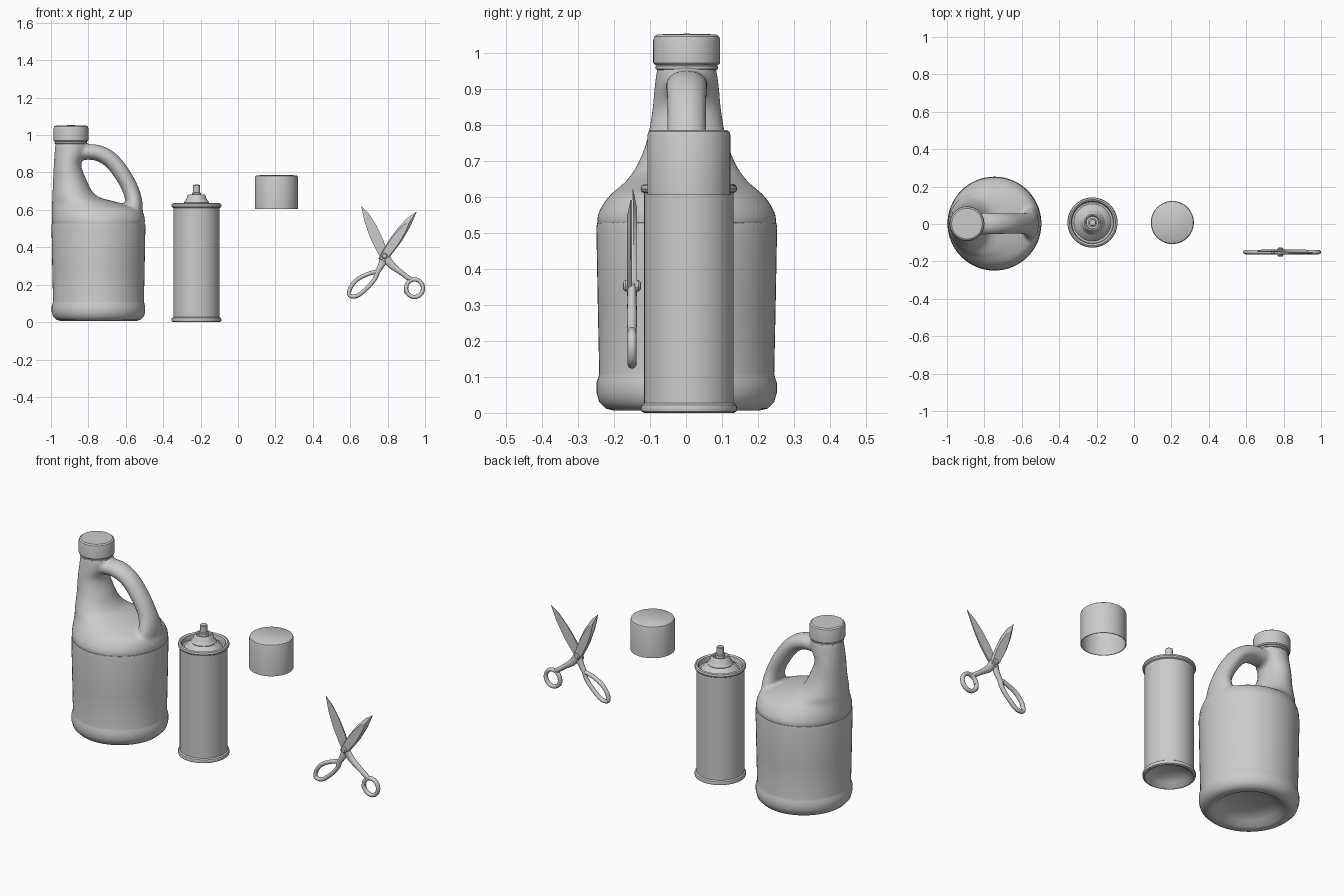
import bpy, bmesh
from math import sin, cos, tau, radians, pi
from mathutils import Vector, Matrix

cube = bpy.data.objects.get("Cube")
if cube:
    bpy.data.objects.remove(cube, do_unlink=True)

grey = bpy.data.materials.new("plain_grey")
grey.use_nodes = True
grey.diffuse_color = (0.6, 0.6, 0.6, 1)
grey.node_tree.nodes["Principled BSDF"].inputs["Base Color"].default_value = (0.6, 0.6, 0.6, 1)


def finish(name, bm, location=(0, 0, 0), angle=35):
    bmesh.ops.remove_doubles(bm, verts=bm.verts, dist=1e-5)
    bmesh.ops.recalc_face_normals(bm, faces=bm.faces)
    mesh = bpy.data.meshes.new(name)
    bm.to_mesh(mesh)
    bm.free()
    mesh.materials.append(grey)
    obj = bpy.data.objects.new(name, mesh)
    obj.location = location
    bpy.context.collection.objects.link(obj)
    bpy.ops.object.select_all(action='DESELECT')
    obj.select_set(True)
    bpy.context.view_layer.objects.active = obj
    bpy.ops.object.shade_smooth_by_angle(angle=radians(angle))
    return obj


def spline(points, steps=6, closed=False):
    """Smooth path through points of any dimension."""
    pts = [Vector(p) for p in points]
    n = len(pts)
    get = (lambda i: pts[i % n]) if closed else (lambda i: pts[max(0, min(n - 1, i))])
    out = []
    for i in range(n if closed else n - 1):
        a, b, c, d = (get(i + k) for k in (-1, 0, 1, 2))
        for s in range(steps):
            t = s / steps
            out.append(0.5 * (2 * b + (c - a) * t + (2 * a - 5 * b + 4 * c - d) * t * t
                              + (3 * b - a - 3 * c + d) * t ** 3))
    return out if closed else out + [pts[-1]]


def loft(bm, rings, closed=False, caps=True):
    loops = [[bm.verts.new(p) for p in ring] for ring in rings]
    pairs = list(zip(loops, loops[1:])) + ([(loops[-1], loops[0])] if closed else [])
    for a, b in pairs:
        for i in range(len(a)):
            j = (i + 1) % len(a)
            bm.faces.new((a[i], a[j], b[j], b[i]))
    if caps and not closed:
        bm.faces.new(loops[0])
        bm.faces.new(loops[-1])


def lathe(name, profile, location, sides=48, angle=35):
    bm = bmesh.new()
    loft(bm, [[(r * cos(tau * i / sides), r * sin(tau * i / sides), z) for i in range(sides)]
              for r, z in profile], caps=False)
    return finish(name, bm, location, angle)


def tube(bm, path, closed=False, sides=16):
    """Path entries are x, z, in-plane radius, depth radius."""
    pts = spline([p + (0,) * (4 - len(p)) for p in path], 6, closed)
    n, rings = len(pts), []
    for k, p in enumerate(pts):
        a = pts[(k - 1) % n] if closed else pts[max(k - 1, 0)]
        b = pts[(k + 1) % n] if closed else pts[min(k + 1, n - 1)]
        t = Vector((b[0] - a[0], b[1] - a[1])).normalized()
        rings.append([(p[0] - t.y * p[2] * cos(tau * i / sides), p[3] * sin(tau * i / sides),
                       p[1] + t.x * p[2] * cos(tau * i / sides)) for i in range(sides)])
    loft(bm, rings, closed)


# Jug: lower body with a hollow base
jug_x = -0.746
lathe("jug_body", [(0, 0.06), (0.1, 0.055), (0.15, 0.035), (0.175, 0.012), (0.2, 0.006),
                   (0.225, 0.012), (0.243, 0.03), (0.25, 0.055), (0.25, 0.085), (0.245, 0.1),
                   (0.243, 0.11), (0.247, 0.3), (0.251, 0.515), (0.249, 0.527), (0.24, 0.532),
                   (0, 0.532)], (jug_x, 0.002, 0), 64)

# Jug: shoulder, neck and hollow grip blended into one skin
bm = bmesh.new()
sections = [(0.5, -0.985, -0.507, 0.239), (0.535, -0.995, -0.497, 0.25), (0.57, -0.996, -0.502, 0.238),
            (0.605, -0.995, -0.525, 0.213), (0.635, -0.994, -0.62, 0.178), (0.665, -0.993, -0.735, 0.152),
            (0.7, -0.991, -0.78, 0.132), (0.76, -0.989, -0.81, 0.11), (0.84, -0.985, -0.838, 0.096),
            (0.9, -0.981, -0.815, 0.09), (0.94, -0.978, -0.806, 0.085), (0.965, -0.974, -0.81, 0.08)]
rings = []
for z, left, right, depth in spline(sections, 4):
    mid, half = (left + right) / 2, (right - left) / 2
    rings.append([(mid + half * cos(tau * i / 48), depth * sin(tau * i / 48), z) for i in range(48)])
loft(bm, rings)
tube(bm, [(-0.87, 0.905, 0.04, 0.06), (-0.76, 0.907, 0.043, 0.058), (-0.68, 0.866, 0.044, 0.055),
          (-0.615, 0.785, 0.044, 0.055), (-0.571, 0.7, 0.044, 0.06), (-0.555, 0.625, 0.046, 0.085),
          (-0.56, 0.55, 0.046, 0.1)], sides=24)
shoulder = finish("jug_shoulder_and_handle", bm, (0, 0.002, 0))
remesh = shoulder.modifiers.new("blend", 'REMESH')
remesh.mode = 'VOXEL'
remesh.voxel_size = 0.009
remesh.use_smooth_shade = True
soften = shoulder.modifiers.new("soften", 'SMOOTH')
soften.factor = 0.5
soften.iterations = 8

# Jug: neck collar and screw cap
neck = (-0.893, 0.002, 0)
lathe("jug_collar", [(0, 0.95), (0.078, 0.95), (0.087, 0.955), (0.087, 0.963), (0.08, 0.968), (0, 0.968)], neck)
lathe("jug_cap", [(0, 0.966), (0.088, 0.966), (0.093, 0.972), (0.093, 1.035), (0.09, 1.045),
                  (0.082, 1.051), (0, 1.053)], neck)

# Spray can with rolled rims and domed ends
can = (-0.222, 0.008, 0)
lathe("can_body", [(0, 0.05), (0.06, 0.042), (0.1, 0.022), (0.115, 0.003), (0.124, 0), (0.132, 0.004),
                   (0.134, 0.013), (0.131, 0.022), (0.124, 0.027), (0.124, 0.61), (0.131, 0.614),
                   (0.134, 0.622), (0.131, 0.632), (0.123, 0.636), (0.114, 0.63), (0.11, 0.606),
                   (0.1, 0.604), (0.085, 0.622), (0.065, 0.638), (0, 0.64)], can)
lathe("can_valve_cup", [(0, 0.63), (0.064, 0.63), (0.067, 0.64), (0.062, 0.648), (0.053, 0.66), (0.049, 0.677),
                        (0.044, 0.682), (0.037, 0.68), (0.033, 0.67), (0, 0.67)], can)
lathe("can_nozzle", [(0, 0.66), (0.025, 0.66), (0.025, 0.69), (0.019, 0.692), (0.019, 0.73),
                     (0.016, 0.734), (0, 0.735)], can, 24)

# Loose can cap, open underneath
lathe("can_cap", [(0, 0.779), (0.105, 0.779), (0.111, 0.772), (0.111, 0.605), (0.115, 0.605),
                  (0.115, 0.772), (0.112, 0.781), (0.106, 0.785), (0, 0.786)], (0.205, 0.008, 0))

# Scissors
pivot = Vector((0.783, -0.15, 0.353))
outline = [(0, 0.295), (0.02, 0.24), (0.03, 0.17), (0.031, 0.09), (0.026, 0.03), (0.018, -0.03),
           (-0.018, -0.03), (-0.026, 0.03), (-0.028, 0.12), (-0.019, 0.21)]


def blade(name, lean, side):
    """Flat inner face, raised bevelled outer face."""
    bm = bmesh.new()
    rings = [[(side * x * s, side * d, z * s) for x, z in outline]
             for s, d in ((1, 0), (1, 0.004), (0.8, 0.014))]
    loft(bm, rings)
    bmesh.ops.rotate(bm, verts=bm.verts, matrix=Matrix.Rotation(radians(lean), 3, 'Y'))
    return finish(name, bm, pivot, 20)


def handle(name, shank, loop, spur=None):
    bm = bmesh.new()
    tube(bm, shank)
    tube(bm, loop, closed=True)
    if spur:
        tube(bm, spur)
    finish(name, bm, pivot, 60)


blade("scissor_blade_left", -25, 1)
blade("scissor_blade_right", 36, -1)

ring = [(0.161 + 0.045 * cos(tau * i / 10), -0.172 + 0.047 * sin(tau * i / 10), 0.011, 0.012) for i in range(10)]
handle("scissor_thumb_handle",
       [(-0.005, 0.01, 0.024, 0.012), (0.035, -0.045, 0.02, 0.013), (0.085, -0.085, 0.014, 0.014),
        (0.13, -0.118, 0.013, 0.013), (0.15, -0.128, 0.009, 0.01)], ring,
       [(0.122, -0.165, 0.01, 0.01), (0.11, -0.182, 0.007, 0.008), (0.112, -0.203, 0.002, 0.003)])

loop = [(-0.04, -0.086), (-0.085, -0.095), (-0.145, -0.125), (-0.182, -0.17), (-0.186, -0.21),
        (-0.145, -0.212), (-0.09, -0.168), (-0.05, -0.12)]
handle("scissor_finger_handle",
       [(0.005, 0.01, 0.024, 0.012), (-0.015, -0.045, 0.018, 0.013), (-0.035, -0.08, 0.014, 0.013),
        (-0.048, -0.11, 0.011, 0.012)], [p + (0.011, 0.012) for p in loop])

# Pivot screw
screw = lathe("scissor_screw", [(0, -0.025), (0.011, -0.024), (0.016, -0.018), (0.016, 0.018),
                                (0.011, 0.024), (0, 0.025)], pivot, 20)
screw.rotation_euler.x = pi / 2
